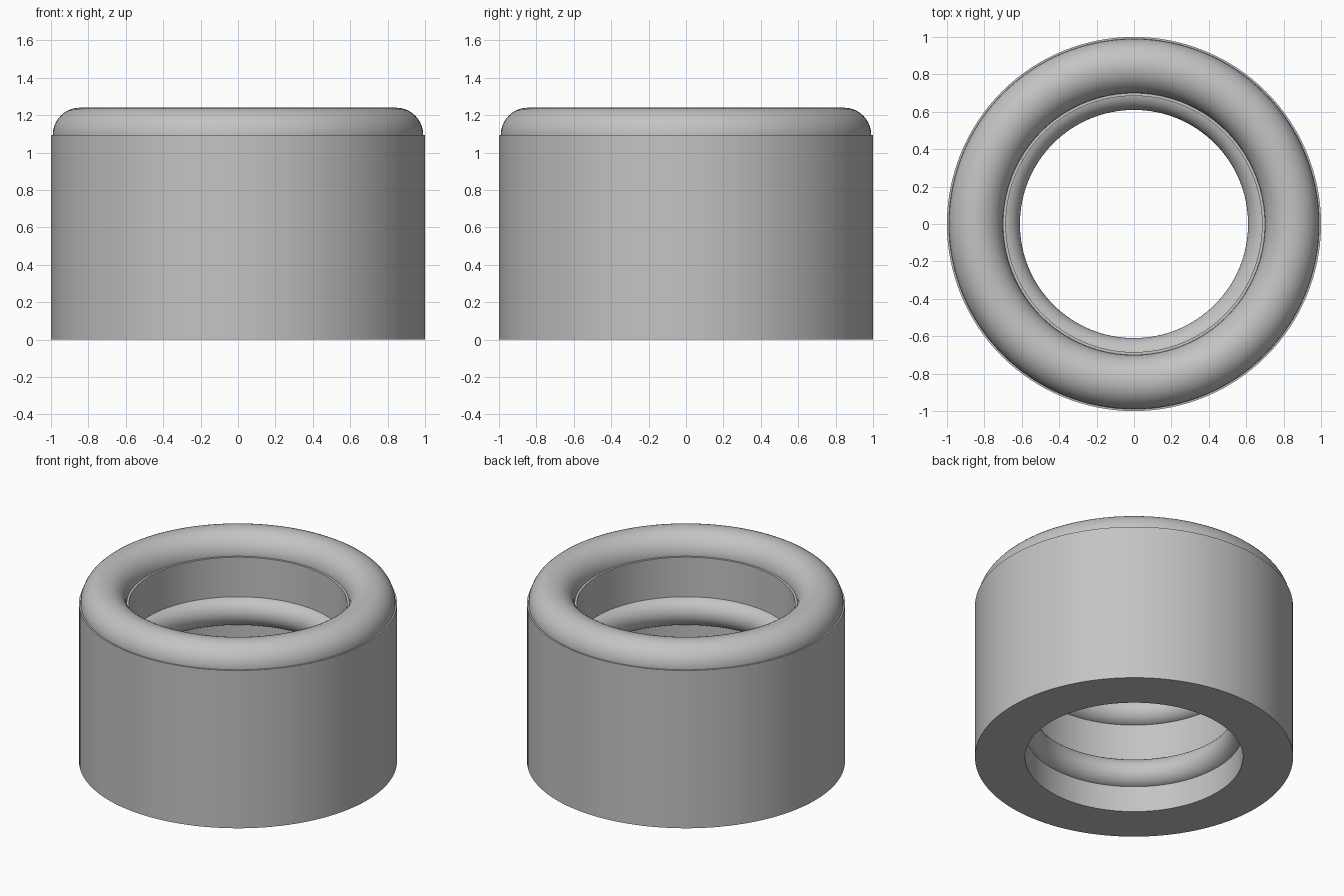
import bpy, bmesh
from math import cos, sin, pi, radians

cube = bpy.data.objects.get("Cube")
if cube:
    bpy.data.objects.remove(cube, do_unlink=True)

SEGMENTS = 128

grey = bpy.data.materials.new("plain_grey")
grey.use_nodes = True
colour = (0.55, 0.55, 0.55, 1)
grey.diffuse_color = colour
grey.node_tree.nodes["Principled BSDF"].inputs["Base Color"].default_value = colour


def lathe(name, profile):
    """Spin a closed (radius, height) profile around the z axis."""
    bm = bmesh.new()
    rings = []
    for i in range(SEGMENTS):
        a = 2 * pi * i / SEGMENTS
        rings.append([bm.verts.new((r * cos(a), r * sin(a), z)) for r, z in profile])
    n = len(profile)
    for i, ring in enumerate(rings):
        after = rings[(i + 1) % SEGMENTS]
        for j in range(n):
            k = (j + 1) % n
            bm.faces.new((ring[j], after[j], after[k], ring[k]))
    bmesh.ops.recalc_face_normals(bm, faces=bm.faces)
    mesh = bpy.data.meshes.new(name)
    bm.to_mesh(mesh)
    bm.free()
    mesh.materials.append(grey)
    obj = bpy.data.objects.new(name, mesh)
    bpy.context.collection.objects.link(obj)
    bpy.ops.object.select_all(action='DESELECT')
    obj.select_set(True)
    bpy.context.view_layer.objects.active = obj
    bpy.ops.object.shade_smooth_by_angle(angle=radians(35))
    return obj


def ring(name, radius, height, thickness, sides=40):
    """Round-section ring, thickness being the section radius."""
    steps = [2 * pi * i / sides for i in range(sides)]
    return lathe(name, [(radius + thickness * cos(t), height + thickness * sin(t)) for t in steps])


# Thick tube wall
lathe("sleeve_body", [(1, 0), (1, 1.095), (0.685, 1.095), (0.685, 0)])

# Rounded lip half sunk in the top face
ring("top_lip", 0.845, 1.095, 0.145)

# Two seals bulging from the bore
for label, height in (("lower", 0.277), ("upper", 0.724)):
    ring(label + "_inner_seal", 0.71, height, 0.1)
